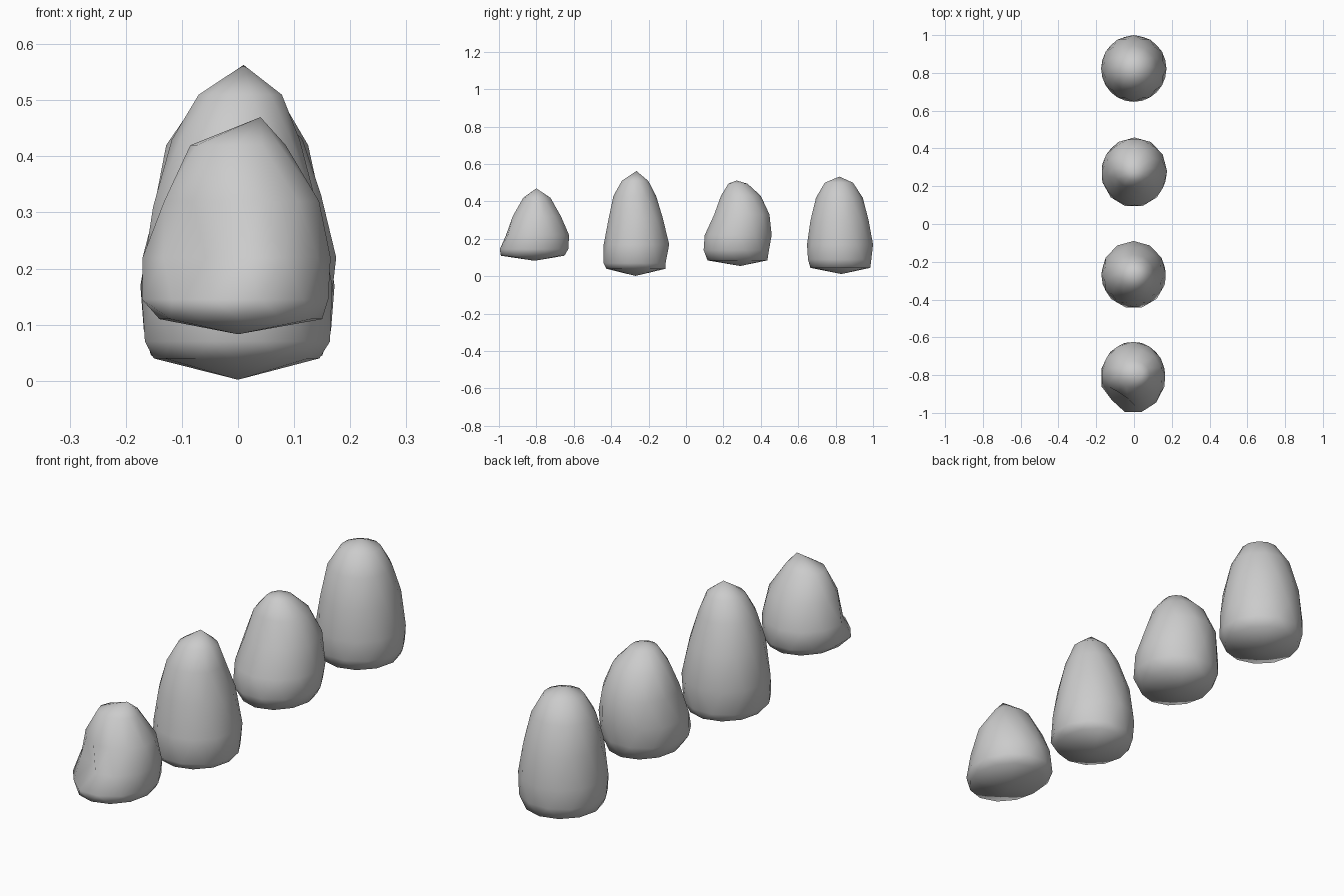
import bpy, bmesh
from math import cos, sin, pi
from mathutils import Vector

SIDES = 12

def stone(name, bottom, rings, top, dents=()):
    """Stack staggered rings (z, x_min, x_max, y_min, y_max) between two tips."""
    bm = bmesh.new()
    loops = []
    for k, (z, x0, x1, y0, y1) in enumerate(rings):
        loop = []
        for i in range(SIDES):
            a = 2 * pi * (i + 0.5 * (k % 2)) / SIDES
            r = 1.01 if k % 2 else 1.0
            loop.append(bm.verts.new(((x0 + x1) / 2 + r * (x1 - x0) / 2 * cos(a),
                                      (y0 + y1) / 2 + r * (y1 - y0) / 2 * sin(a), z)))
        loops.append(loop)
    lo, hi = bm.verts.new(bottom), bm.verts.new(top)
    for k in range(len(loops) - 1):
        a, b = loops[k], loops[k + 1]
        for i in range(SIDES):
            j = (i + 1) % SIDES
            if k % 2 == 0:
                bm.faces.new((a[i], a[j], b[i]))
                bm.faces.new((a[j], b[j], b[i]))
            else:
                bm.faces.new((a[i], a[j], b[j]))
                bm.faces.new((a[i], b[j], b[i]))
    for i in range(SIDES):
        j = (i + 1) % SIDES
        bm.faces.new((lo, loops[0][j], loops[0][i]))
        bm.faces.new((hi, loops[-1][i], loops[-1][j]))
    # Push chips into the surface
    for centre, radius, push in dents:
        for v in bm.verts:
            d = (v.co - Vector(centre)).length / radius
            if d < 1:
                v.co += Vector(push) * (1 - d * d)
    bmesh.ops.recalc_face_normals(bm, faces=bm.faces)
    mesh = bpy.data.meshes.new(name)
    bm.to_mesh(mesh)
    bm.free()
    mesh.polygons.foreach_set("use_smooth", [True] * len(mesh.polygons))
    bpy.context.collection.objects.link(bpy.data.objects.new(name, mesh))

# Short chipped stone at the front
stone("stone_short", (0.0, -0.81, 0.083), [
    (0.11, -0.14, 0.15, -0.99, -0.65),
    (0.145, -0.175, 0.165, -1.0, -0.625),
    (0.22, -0.17, 0.165, -0.975, -0.625),
    (0.32, -0.135, 0.148, -0.93, -0.665),
    (0.42, -0.085, 0.085, -0.87, -0.725)],
    (0.04, -0.80, 0.47),
    [((-0.09, -0.94, 0.23), 0.11, (0.03, 0.05, 0))])

# Tall pointed stone
stone("stone_pointed", (0.0, -0.27, 0.002), [
    (0.04, -0.15, 0.145, -0.425, -0.11),
    (0.07, -0.17, 0.168, -0.445, -0.105),
    (0.17, -0.173, 0.168, -0.44, -0.09),
    (0.31, -0.155, 0.145, -0.417, -0.12),
    (0.43, -0.118, 0.11, -0.388, -0.16),
    (0.51, -0.072, 0.08, -0.345, -0.20)],
    (0.01, -0.265, 0.563))

# Medium stone, wider toward the back
stone("stone_medium", (0.0, 0.29, 0.055), [
    (0.085, -0.14, 0.14, 0.115, 0.435),
    (0.14, -0.172, 0.17, 0.09, 0.448),
    (0.22, -0.17, 0.175, 0.10, 0.458),
    (0.33, -0.145, 0.152, 0.147, 0.45),
    (0.43, -0.11, 0.115, 0.187, 0.40),
    (0.495, -0.05, 0.055, 0.225, 0.33)],
    (0.0, 0.27, 0.512))

# Tall rounded stone at the back
stone("stone_rounded", (0.0, 0.83, 0.012), [
    (0.045, -0.155, 0.15, 0.665, 0.985),
    (0.09, -0.172, 0.17, 0.648, 0.995),
    (0.17, -0.174, 0.172, 0.647, 1.0),
    (0.30, -0.155, 0.155, 0.662, 0.98),
    (0.42, -0.128, 0.125, 0.695, 0.945),
    (0.50, -0.075, 0.08, 0.74, 0.895)],
    (0.0, 0.82, 0.533))
